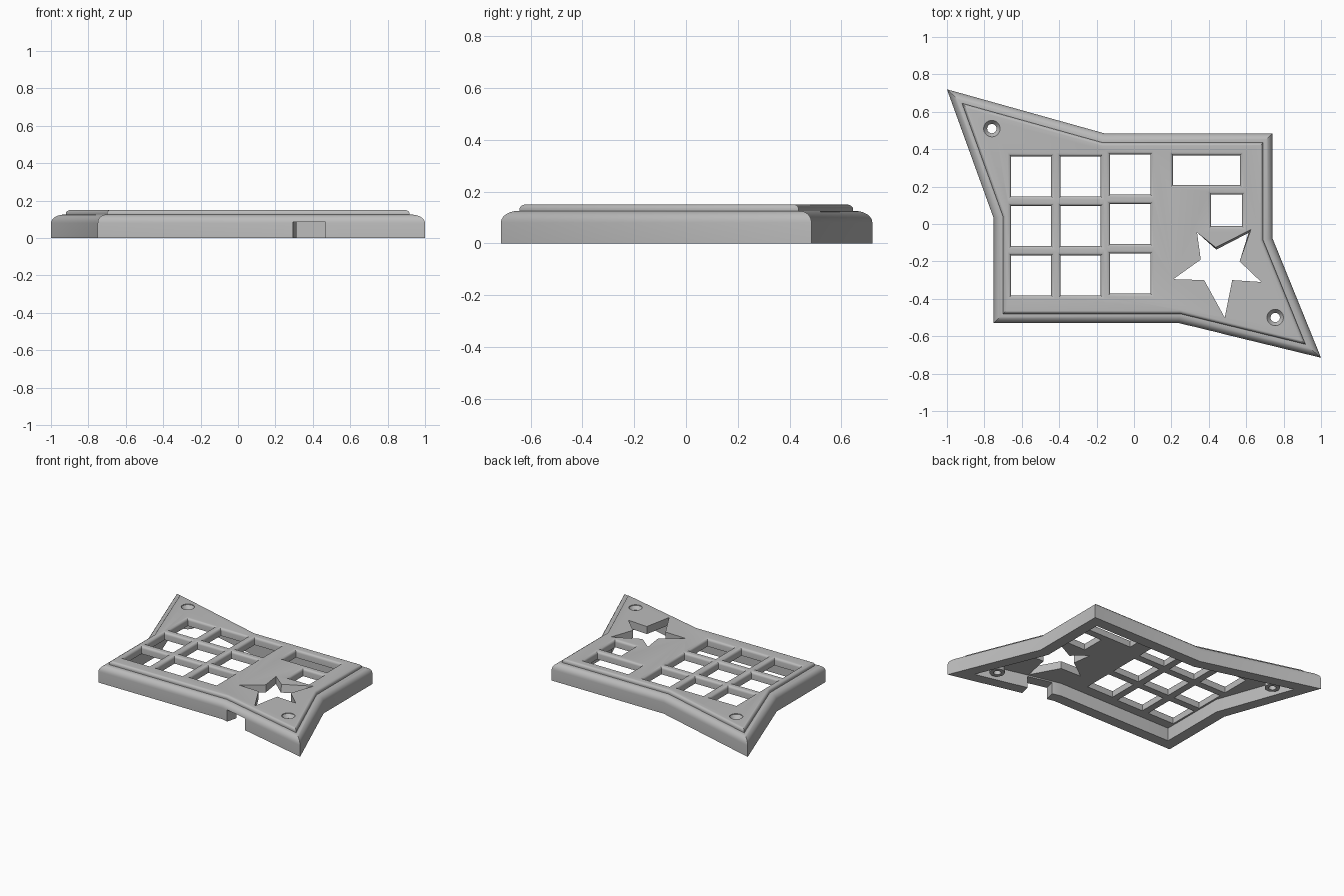
import bpy, bmesh, math
from mathutils import Vector, Matrix

if "Cube" in bpy.data.objects:
    bpy.data.objects.remove(bpy.data.objects["Cube"])

grey = bpy.data.materials.new("plain grey")
grey.use_nodes = True
grey.diffuse_color = (0.5, 0.5, 0.5, 1)
grey.node_tree.nodes["Principled BSDF"].inputs["Base Color"].default_value = (0.5, 0.5, 0.5, 1)


def inset(poly, d):
    """Mitred inset of a counter-clockwise outline."""
    pts = [Vector(p) for p in poly]
    out = []
    for i, p in enumerate(pts):
        a = (p - pts[i - 1]).normalized()
        b = (pts[(i + 1) % len(pts)] - p).normalized()
        na, nb = Vector((-a.y, a.x)), Vector((-b.y, b.x))
        out.append(p + (na + nb) * d / (1 + na.dot(nb)))
    return out


def skin(bm, rings):
    """Join stacked rings of (outline, z) into a closed solid."""
    loops = [[bm.verts.new((p[0], p[1], z)) for p in poly] for poly, z in rings]
    n = len(loops[0])
    for lo, hi in zip(loops, loops[1:]):
        for i in range(n):
            j = (i + 1) % n
            bm.faces.new((lo[i], lo[j], hi[j], hi[i]))
    bm.faces.new(loops[0][::-1])
    bm.faces.new(loops[-1])


def loft(bm, poly, profile):
    skin(bm, [(inset(poly, d), z) for d, z in profile])


def fillet(d, z, r, steps=6):
    """Quarter round from a vertical wall at inset d, height z, to a flat top."""
    angles = [math.pi / 2 * k / steps for k in range(steps + 1)]
    return [(d + r - r * math.cos(t), z + r * math.sin(t)) for t in angles]


def rect(x0, x1, y0, y1):
    return [(x0, y0), (x1, y0), (x1, y1), (x0, y1)]


def circle(c, r, n=32):
    return [(c[0] + r * math.cos(math.tau * k / n), c[1] + r * math.sin(math.tau * k / n))
            for k in range(n)]


def finish(name, bm):
    bmesh.ops.recalc_face_normals(bm, faces=bm.faces)
    me = bpy.data.meshes.new(name)
    bm.to_mesh(me)
    bm.free()
    me.materials.append(grey)
    ob = bpy.data.objects.new(name, me)
    bpy.context.collection.objects.link(ob)
    return ob


def combine(target, tool, operation):
    mod = target.modifiers.new(tool.name, 'BOOLEAN')
    mod.object, mod.operation, mod.solver = tool, operation, 'EXACT'
    bpy.context.view_layer.objects.active = target
    bpy.ops.object.modifier_apply(modifier=mod.name)
    bpy.data.objects.remove(tool)


# Hollow case: cavity, wall, rounded shoulder and raised top plate
outline = [(-1, 0.72), (-0.75, 0.03), (-0.75, -0.53), (0.24, -0.53),
           (1, -0.715), (0.74, -0.075), (0.74, 0.485), (-0.16, 0.485)]
bm = bmesh.new()
loft(bm, outline, [(0.08, 0.095), (0.08, 0), (0, 0)] + fillet(0, 0.08, 0.045)
     + [(0.05, 0.125)] + fillet(0.05, 0.132, 0.018))
case = finish("case", bm)

# Screw posts inside the two pointed corners
screws = [(-0.76, 0.51), (0.755, -0.5)]
bm = bmesh.new()
for c in screws:
    loft(bm, circle(c, 0.05), [(0, 0.01), (0, 0.12)])
combine(case, finish("screw_posts", bm), 'UNION')

# Window openings with rounded rims: nine keys, a display and a knob
windows = [rect(0.19, 0.585, 0.19, 0.385), rect(0.395, 0.595, -0.03, 0.175)]
for col in range(3):
    for row in range(3):
        x, y = -0.55 + 0.265 * col, 0.255 - 0.265 * row + (0.01 if col == 2 else 0)
        windows.append(rect(x - 0.125, x + 0.125, y - 0.125, y + 0.125))
bm = bmesh.new()
for w in windows:
    rim = [(0.018 * math.cos(t), 0.132 + 0.018 * math.sin(t))
           for t in (math.pi / 8 * k for k in range(4))]
    loft(bm, w, [(0.018, 0.05)] + rim + [(0, 0.15), (0, 0.2)])

# Countersunk screw holes
for c in screws:
    loft(bm, circle(c, 0.044), [(0.019, -0.05), (0.019, 0.12), (0, 0.145), (0, 0.2)])

# Star opening, its upper right point slightly drafted
star = [(0.625, -0.03), (0.437, -0.125), (0.337, -0.045), (0.357, -0.19), (0.21, -0.295),
        (0.375, -0.3), (0.485, -0.5), (0.525, -0.3), (0.68, -0.31), (0.565, -0.2)]
star_low = [(0.612, -0.048), (0.44, -0.137)] + star[2:]
skin(bm, [(star_low, 0.05), (star_low, 0.095), (star, 0.15), (star, 0.2)])
combine(case, finish("openings", bm), 'DIFFERENCE')

# Cable notch cut square to the slanted front wall
bm = bmesh.new()
slant = math.atan2(-0.185, 0.76)
place = Matrix.Translation((0.385, -0.545, 0.0325)) @ Matrix.Rotation(slant, 4, 'Z')
bmesh.ops.create_cube(bm, size=1, matrix=place @ Matrix.Diagonal((0.18, 0.2, 0.105, 1)))
combine(case, finish("cable_notch", bm), 'DIFFERENCE')

bpy.ops.object.select_all(action='DESELECT')
case.select_set(True)
bpy.context.view_layer.objects.active = case
bpy.ops.object.shade_smooth_by_angle(angle=math.radians(25))
